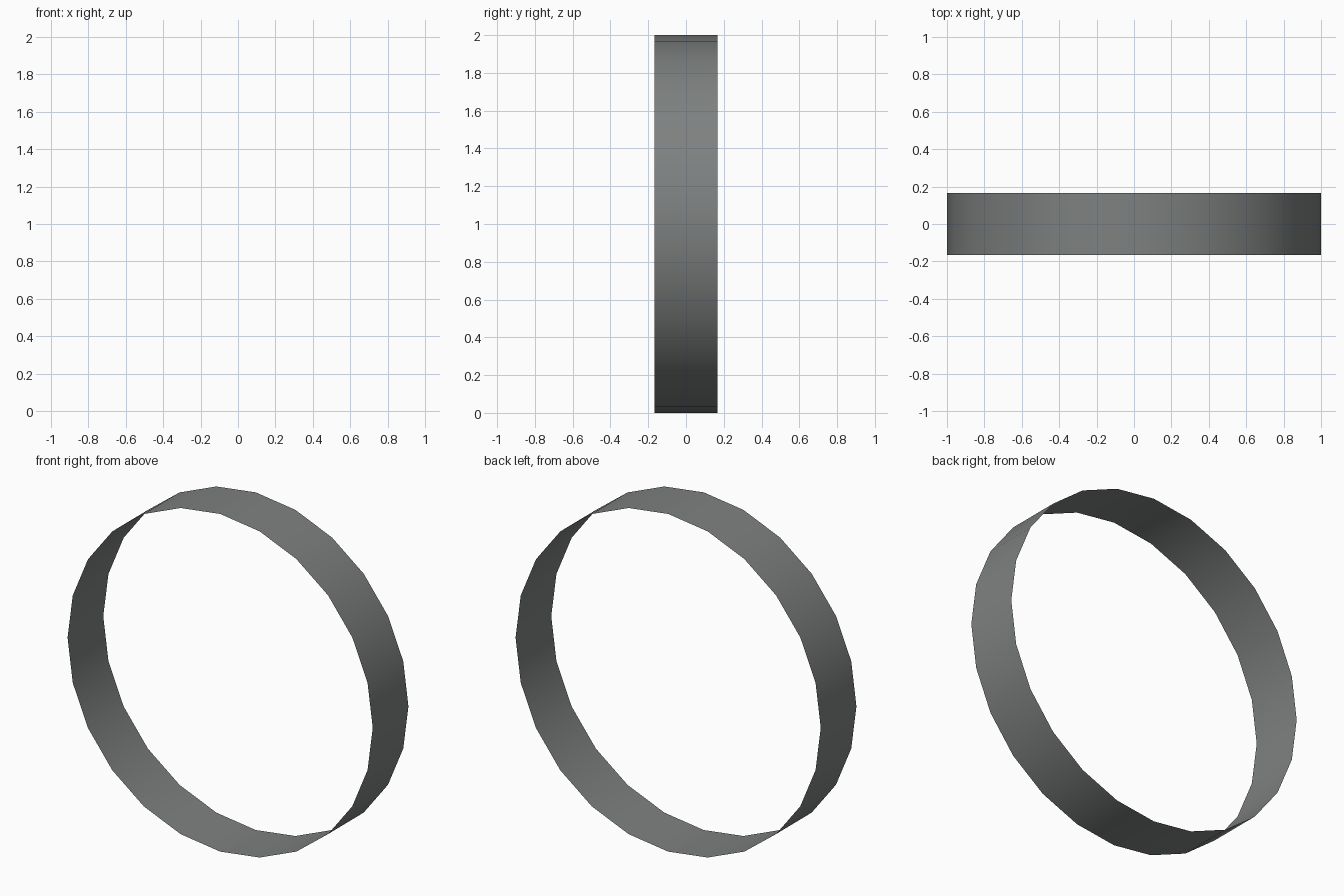
import bpy, math

if "Cube" in bpy.data.objects:
    bpy.data.objects.remove(bpy.data.objects["Cube"])

# Thin open band: 24-sided hoop lying along the y axis, no end caps
bpy.ops.mesh.primitive_cylinder_add(
    vertices=24, radius=1.0, depth=0.334, end_fill_type='NOTHING',
    location=(0, 0, 1), rotation=(math.pi / 2, 0, 0))
hoop = bpy.context.object
hoop.name = "hoop_band"
bpy.ops.object.transform_apply(location=True, rotation=True, scale=True)
bpy.ops.object.shade_smooth()

# Dark grey finish
mat = bpy.data.materials.new("dark_grey")
mat.diffuse_color = (0.21, 0.22, 0.22, 1.0)
mat.use_nodes = True
mat.node_tree.nodes["Principled BSDF"].inputs["Base Color"].default_value = mat.diffuse_color
hoop.data.materials.append(mat)
